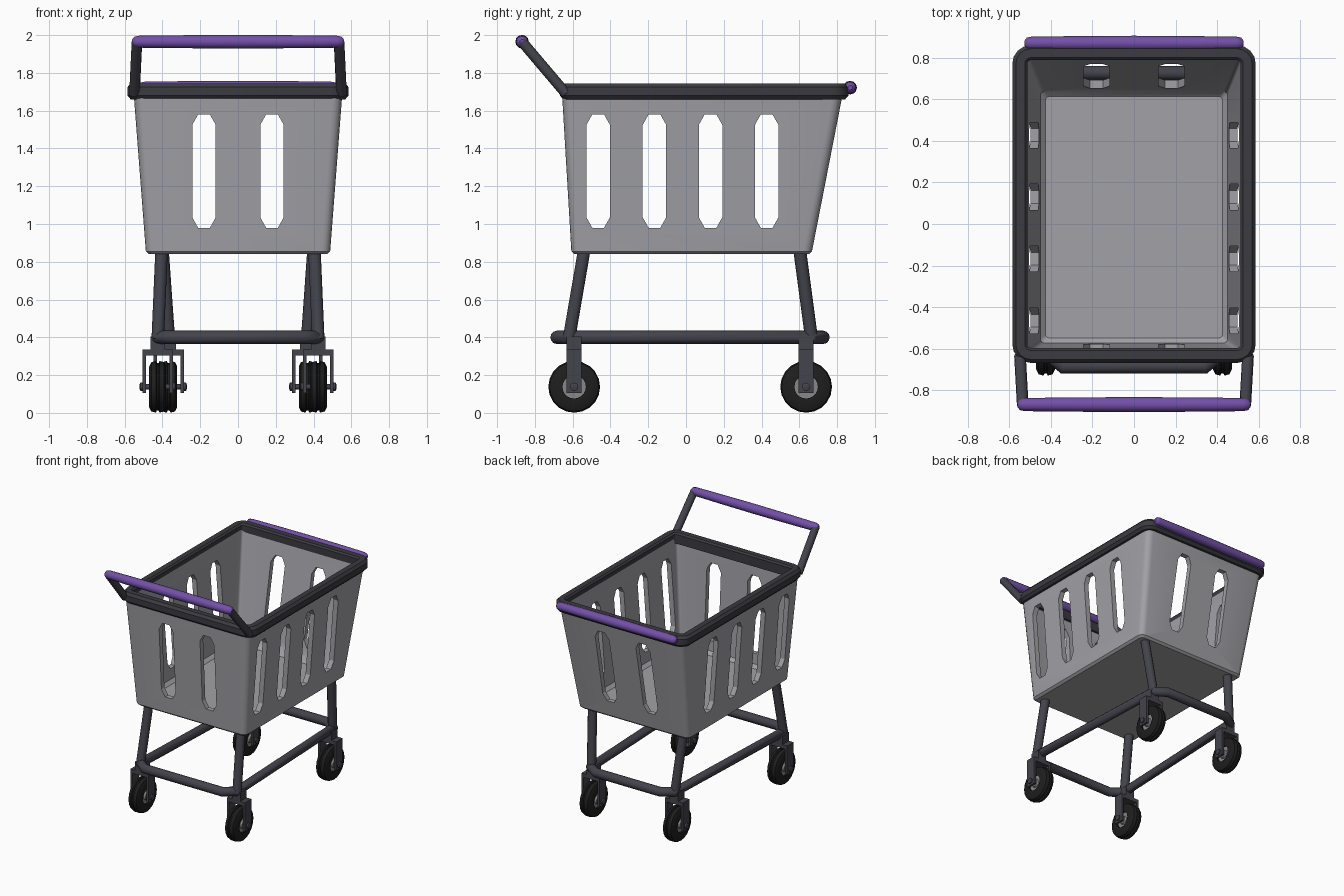
import bpy, bmesh
from math import sin, cos, pi, radians
from mathutils import Vector

if "Cube" in bpy.data.objects:
    bpy.data.objects.remove(bpy.data.objects["Cube"], do_unlink=True)


def material(name, r, g, b):
    m = bpy.data.materials.new(name)
    m.diffuse_color = (r, g, b, 1)
    m.use_nodes = True
    node = next(n for n in m.node_tree.nodes if n.type == 'BSDF_PRINCIPLED')
    node.inputs["Base Color"].default_value = (r, g, b, 1)
    return m


GREY = material("basket grey", 0.36, 0.36, 0.385)
RIM = material("rim charcoal", 0.044, 0.044, 0.052)
METAL = material("frame slate", 0.056, 0.056, 0.072)
PURPLE = material("grip purple", 0.17, 0.08, 0.39)
RUBBER = material("tyre black", 0.013, 0.013, 0.013)
HUB = material("hub grey", 0.25, 0.25, 0.26)


def activate(ob):
    bpy.ops.object.select_all(action='DESELECT')
    ob.select_set(True)
    bpy.context.view_layer.objects.active = ob


def finish(name, bm, mat, smooth=True):
    bmesh.ops.recalc_face_normals(bm, faces=bm.faces)
    me = bpy.data.meshes.new(name)
    bm.to_mesh(me)
    bm.free()
    me.materials.append(mat)
    ob = bpy.data.objects.new(name, me)
    bpy.context.collection.objects.link(ob)
    if smooth:
        activate(ob)
        bpy.ops.object.shade_smooth_by_angle(angle=radians(35))
    return ob


def loft(name, rings, mat, wrap=False, smooth=True):
    """Skin closed rings; wrap joins last to first, otherwise the ends are capped."""
    bm = bmesh.new()
    loops = [[bm.verts.new(p) for p in ring] for ring in rings]
    pairs = list(zip(loops, loops[1:]))
    if wrap:
        pairs.append((loops[-1], loops[0]))
    else:
        bm.faces.new(loops[0])
        bm.faces.new(loops[-1])
    n = len(loops[0])
    for a, b in pairs:
        for i in range(n):
            j = (i + 1) % n
            bm.faces.new((a[i], a[j], b[j], b[i]))
    return finish(name, bm, mat, smooth)


def revolve(name, profile, mat, at, wrap=False, sides=20):
    """Turn (x, radius) points about the x axis."""
    rings = [[(at[0] + x, at[1] + r * cos(2 * pi * i / sides), at[2] + r * sin(2 * pi * i / sides))
              for i in range(sides)] for x, r in profile]
    return loft(name, rings, mat, wrap)


def rounded_rect(hx, y0, y1, z, r, steps=4):
    pts = []
    corners = ((hx - r, y1 - r), (r - hx, y1 - r), (r - hx, y0 + r), (hx - r, y0 + r))
    for k, (cx, cy) in enumerate(corners):
        for s in range(steps + 1):
            a = (k + s / steps) * pi / 2
            pts.append((cx + r * cos(a), cy + r * sin(a), z))
    return pts


def tube(name, points, r, mat, cyclic=False, radii=None):
    cu = bpy.data.curves.new(name, 'CURVE')
    cu.dimensions = '3D'
    cu.bevel_depth = r
    cu.bevel_resolution = 4
    cu.use_fill_caps = True
    sp = cu.splines.new('POLY')
    sp.points.add(len(points) - 1)
    for i, p in enumerate(points):
        sp.points[i].co = (*p, 1)
        sp.points[i].radius = radii[i] if radii else 1
    sp.use_cyclic_u = cyclic
    cu.materials.append(mat)
    ob = bpy.data.objects.new(name, cu)
    bpy.context.collection.objects.link(ob)
    activate(ob)
    bpy.ops.object.convert(target='MESH')
    ob = bpy.context.object
    bpy.ops.object.shade_smooth_by_angle(angle=radians(40))
    return ob


def boxes(name, specs, mat):
    """One object from (centre, size) blocks."""
    bm = bmesh.new()
    for c, s in specs:
        verts = bmesh.ops.create_cube(bm, size=1)["verts"]
        for v in verts:
            v.co = Vector(c) + Vector(a * b for a, b in zip(v.co, s))
    return finish(name, bm, mat, False)


# Basket: tapered tub with thick walls and a softened floor edge
basket = loft("basket", [
    rounded_rect(0.47, -0.59, 0.65, 0.84, 0.03),
    rounded_rect(0.488, -0.607, 0.667, 0.855, 0.045),
    rounded_rect(0.553, -0.657, 0.832, 1.70, 0.05),
    rounded_rect(0.513, -0.617, 0.792, 1.70, 0.02),
    rounded_rect(0.45, -0.572, 0.637, 0.90, 0.02),
    rounded_rect(0.425, -0.547, 0.612, 0.875, 0.015),
], GREY)


# Slots: long chamfered prisms cut through opposite walls
def slot_cutter(name, centres, along_x):
    half, lo, hi = 0.062, 0.98, 1.58
    outline = [(-half / 2, lo), (half / 2, lo), (half, lo + 0.055), (half, hi - 0.055),
               (half / 2, hi), (-half / 2, hi), (-half, hi - 0.055), (-half, lo + 0.055)]
    bm = bmesh.new()
    for c in centres:
        ends = [[bm.verts.new((e, c + u, z) if along_x else (c + u, e, z)) for u, z in outline]
                for e in (-1.2, 1.2)]
        bm.faces.new(ends[0])
        bm.faces.new(ends[1])
        for i in range(8):
            j = (i + 1) % 8
            bm.faces.new((ends[0][i], ends[0][j], ends[1][j], ends[1][i]))
    ob = finish(name, bm, GREY, False)
    ob.hide_render = True
    return ob


for cutter in (slot_cutter("side_slots", (-0.465, -0.167, 0.13, 0.427), True),
               slot_cutter("end_slots", (-0.18, 0.18), False)):
    mod = basket.modifiers.new("slots", 'BOOLEAN')
    mod.operation = 'DIFFERENCE'
    mod.solver = 'EXACT'
    mod.object = cutter
    activate(basket)
    with bpy.context.temp_override(object=basket, active_object=basket):
        bpy.ops.object.modifier_move_to_index(modifier=mod.name, index=0)
        bpy.ops.object.modifier_apply(modifier=mod.name)
    bpy.data.objects.remove(cutter, do_unlink=True)

# Rim: rounded band around the basket mouth
rim_profile = [(-0.037, 1.66), (0.018, 1.66), (0.035, 1.68), (0.035, 1.725),
               (0.018, 1.745), (-0.025, 1.745), (-0.037, 1.733)]
loft("basket_rim", [rounded_rect(0.55 + o, -0.633 - o, 0.825 + o, z, max(0.055 + o, 0.015))
                    for o, z in rim_profile], RIM, wrap=True)

# Handle and front bumper grips, slightly fuller in the middle
grip_x = (-0.56, -0.548, -0.525, -0.3, 0, 0.3, 0.525, 0.548, 0.56)
grip_r = (0.35, 0.75, 0.88, 0.95, 1, 0.95, 0.88, 0.75, 0.35)
tube("handle_grip", [(x, -0.868, 1.965) for x in grip_x], 0.036, PURPLE, radii=grip_r)
tube("front_bumper", [(x * 0.94, 0.869, 1.722) for x in grip_x], 0.036, PURPLE, radii=grip_r)

# Lower frame ring with bowed ends
half_ring = [(0.37, 0.67), (0.28, 0.727), (-0.28, 0.727), (-0.37, 0.67)]
near_ring = [(-0.422, -0.62), (-0.34, -0.685), (0.34, -0.685), (0.422, -0.62)]
tube("lower_frame", [(x, y, 0.4) for x, y in half_ring + near_ring], 0.035, METAL, cyclic=True)

# Tyre cross-section with a centre groove, and stepped axle
tyre_half = [(0.045, 0.062), (0.045, 0.108), (0.034, 0.13), (0.01, 0.137), (0.005, 0.126)]
tyre = tyre_half + [(-x, r) for x, r in reversed(tyre_half)]
axle_half = [(0.096, 0.012), (0.092, 0.022), (0.08, 0.022), (0.08, 0.014)]
axle = axle_half + [(-x, r) for x, r in reversed(axle_half)]
hub_half = [(0.045, 0.022), (0.045, 0.03), (0.03, 0.034), (0.03, 0.066)]
hub = hub_half + [(-x, r) for x, r in reversed(hub_half)]

for side, s in (("left", 1), ("right", -1)):
    # Handle arm
    tube(f"handle_arm_{side}", [(s * 0.548, -0.635, 1.69), (s * 0.535, -0.868, 1.965)], 0.028, METAL)
    # Legs and casters
    for end, x, y, leg_y, top in (("handle_end", 0.425, -0.592, -0.62, (0.405, -0.54)),
                                  ("bumper_end", 0.367, 0.636, 0.665, (0.4, 0.603))):
        tag, cx = f"{end}_{side}", s * x
        tube(f"leg_{tag}", [(s * top[0], top[1], 0.855), (cx, leg_y, 0.39)], 0.034, METAL)
        boxes(f"fork_{tag}", [((cx, y, 0.36), (0.075, 0.08, 0.09)),
                              ((cx, y, 0.32), (0.16, 0.08, 0.03)),
                              ((cx - 0.071, y, 0.215), (0.018, 0.08, 0.22)),
                              ((cx + 0.071, y, 0.215), (0.018, 0.08, 0.22))], METAL)
        centre = (cx, y, 0.138)
        revolve(f"tyre_{tag}", tyre, RUBBER, centre, wrap=True)
        revolve(f"hub_{tag}", hub, HUB, centre)
        revolve(f"axle_{tag}", axle, METAL, centre, sides=12)
